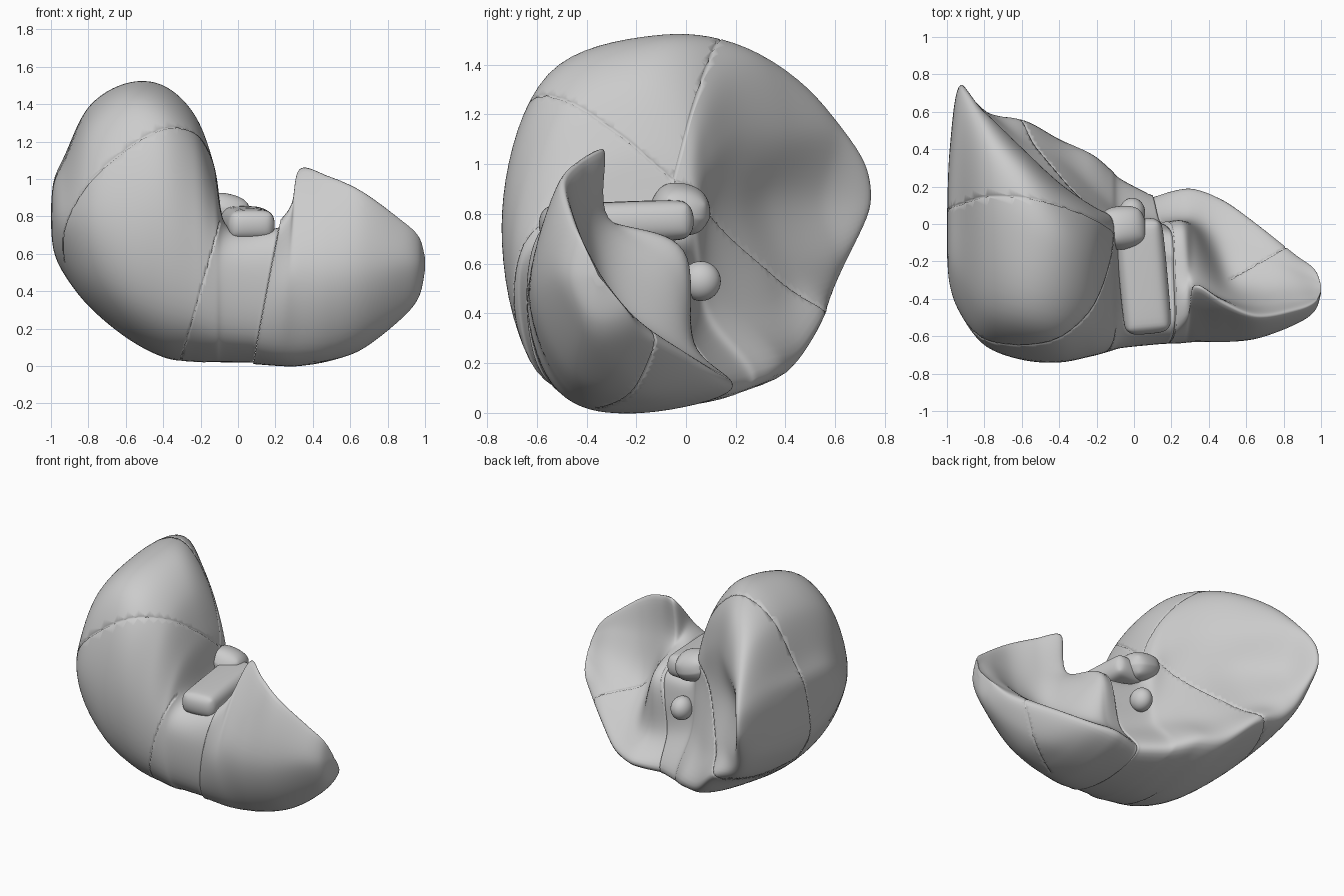
import bpy, bmesh
from mathutils import Vector

if "Cube" in bpy.data.objects:
    bpy.data.objects.remove(bpy.data.objects["Cube"])

# Cross-sections: (x, lean of the section along z, ring of (y, z) points)
# Ring: top, front top, front, front low, bottom, back rim, visceral face x3, top rim
RIGHT = [
    (-0.93, 0, [(.08, 1.11), (-.28, 1.05), (-.48, .8), (-.31, .57), (.05, .49), (.48, .58), (.68, .74), (.745, .86), (.69, 1.01), (.45, 1.11)]),
    (-0.80, 0, [(0, 1.38), (-.46, 1.25), (-.65, .82), (-.51, .46), (-.1, .32), (.5, .42), (.61, .6), (.54, .85), (.6, 1.14), (.42, 1.34)]),
    (-0.60, 0, [(-.05, 1.51), (-.53, 1.37), (-.725, .82), (-.61, .33), (-.15, .15), (.53, .35), (.45, .55), (.34, .85), (.41, 1.15), (.29, 1.44)]),
    (-0.40, 0, [(-.12, 1.5), (-.57, 1.33), (-.74, .8), (-.63, .25), (-.2, .045), (.43, .18), (.34, .45), (.21, .8), (.22, 1.15), (.13, 1.41)]),
]
MIDDLE = [
    (-0.23, 0, [(-.2, 1.34), (-.54, 1.18), (-.705, .7), (-.62, .2), (-.2, .02), (.37, .15), (.2, .42), (.1, .75), (.1, 1.04), (.03, 1.26)]),
    (-0.125, 0, [(-.23, 1.06), (-.51, .94), (-.675, .6), (-.6, .16), (-.2, .02), (.29, .12), (.11, .4), (.06, .65), (.04, .91), (-.03, 1.03)]),
    (-0.06, .04, [(-.25, .7), (-.52, .73), (-.66, .55), (-.58, .15), (-.2, .02), (.24, .1), (.07, .36), (.03, .58), (-.01, .7), (-.12, .72)]),
    (0.154, .19, [(-.25, .7), (-.54, .73), (-.64, .5), (-.56, .13), (-.2, .02), (.15, .08), (.02, .3), (-.01, .5), (-.05, .65), (-.15, .7)]),
]
# Ring: rim, front, front low, bottom, back rim, inner face x3
LEFT = [
    (0.155, .19, [(-.56, .76), (-.64, .45), (-.53, .1), (-.2, .01), (.14, .08), (.02, .3), (-.01, .65), (-.25, .75)]),
    (0.25, .08, [(-.49, .86), (-.64, .46), (-.51, .08), (-.2, 0), (.18, .09), (.03, .28), (-.01, .65), (-.31, .77)]),
    (0.33, 0, [(-.34, 1.06), (-.63, .55), (-.5, .09), (-.2, 0), (.185, .1), (.02, .27), (-.07, .58), (-.32, .78)]),
    (0.48, 0, [(-.43, 1.02), (-.635, .52), (-.47, .09), (-.15, .03), (.13, .14), (-.08, .28), (-.28, .46), (-.39, .75)]),
    (0.66, 0, [(-.5, .94), (-.615, .52), (-.46, .16), (-.2, .09), (0, .22), (-.15, .33), (-.33, .48), (-.43, .7)]),
    (0.86, 0, [(-.47, .79), (-.54, .55), (-.43, .3), (-.3, .24), (-.16, .31), (-.25, .43), (-.34, .55), (-.41, .68)]),
]


def catmull(a, b, c, d, t):
    return 0.5 * (2 * b + (c - a) * t + (2 * a - 5 * b + 4 * c - d) * t * t
                  + (3 * b - a - 3 * c + d) * t ** 3)


def shrink(section, x, f, cy, cz):
    return (x, 0, [(cy + (y - cy) * f, cz + (z - cz) * f) for y, z in section[2]])


def loft(sections, per_point=9, per_gap=12):
    rings = []
    for x, lean, pts in sections:
        p = [Vector((x + lean * (z - .4), y, z)) for y, z in pts]
        n = len(p)
        rings.append([catmull(p[i - 1], p[i], p[(i + 1) % n], p[(i + 2) % n], k / per_point)
                      for i in range(n) for k in range(per_point)])
    last = len(rings) - 1
    bm = bmesh.new()
    grid = []
    for s in range(last):
        quad = [rings[max(s - 1, 0)], rings[s], rings[s + 1], rings[min(s + 2, last)]]
        for k in range(per_gap + (s == last - 1)):
            grid.append([bm.verts.new(catmull(*q, k / per_gap)) for q in zip(*quad)])
    for r0, r1 in zip(grid, grid[1:]):
        for i in range(len(r0)):
            bm.faces.new((r0[i - 1], r0[i], r1[i], r1[i - 1]))
    bm.faces.new(grid[0])
    bm.faces.new(grid[-1])
    # soften the spline bumps, keeping the end rings in place
    inner = [v for ring in grid[1:-1] for v in ring]
    for _ in range(4):
        bmesh.ops.smooth_vert(bm, verts=inner, factor=.5, use_axis_x=True, use_axis_y=True, use_axis_z=True)
    bmesh.ops.recalc_face_normals(bm, faces=bm.faces)
    return bm


def groove(bm, co, no, test, width=.006, depth=.009):
    """Score a seam line where a plane meets the surface."""
    co, no = Vector(co), Vector(no).normalized()
    for off in (-width, 0, width):
        faces = [f for f in bm.faces if test(f.calc_center_median())]
        geom = list({e for f in faces for e in f.edges} | {v for f in faces for v in f.verts}) + faces
        bmesh.ops.bisect_plane(bm, geom=geom, plane_co=co + no * off, plane_no=no, dist=1e-5)
    bm.normal_update()
    for v in [v for v in bm.verts if abs((v.co - co).dot(no)) < 1e-4 and test(v.co)]:
        v.co -= v.normal * depth


def finish(bm, name):
    me = bpy.data.meshes.new(name)
    bm.to_mesh(me)
    bm.free()
    bpy.context.collection.objects.link(bpy.data.objects.new(name, me))
    for p in me.polygons:
        p.use_smooth = True


def rounded_block(name, loc, size, rot=(0, 0, 0), roundness=.3):
    bpy.ops.mesh.primitive_cube_add(size=1, location=loc, rotation=rot)
    ob = bpy.context.object
    ob.name = name
    ob.scale = size
    bpy.ops.object.transform_apply(location=False, rotation=False, scale=True)
    bev = ob.modifiers.new("round", "BEVEL")
    bev.width, bev.segments = min(size) * roundness, 3
    sub = ob.modifiers.new("smooth", "SUBSURF")
    sub.levels = sub.render_levels = 2
    bpy.ops.object.shade_smooth()


# Right lobe with the middle segment
body = loft([shrink(RIGHT[0], -1.0, .15, -.1, .8), shrink(RIGHT[0], -.985, .6, -.1, .8)] + RIGHT + MIDDLE)
hub = Vector((-.08, -.05, .95))
back_no = Vector((.08, .565, -.122))
low_no = Vector((-.2835, .0666, .351))
is_back = lambda p: (p - hub).dot(back_no) > 0
groove(body, hub, (-.2735, .3657, .3665), lambda p: not is_back(p) and p.z > .55)
groove(body, hub, low_no, lambda p: is_back(p) and p.z > .3)
groove(body, hub, back_no, lambda p: (p - hub).dot(low_no) > 0)
groove(body, (-.3, 0, .05), (1, 0, -.285), lambda p: p.y < -.1 and p.z < .78)
finish(body, "right_lobe")

# Left lobe
left = loft(LEFT + [shrink(LEFT[-1], .965, .6, -.36, .55), shrink(LEFT[-1], 1.0, .12, -.35, .55)])
groove(left, (.8, -.13, .3), (-.5, .87, 0), lambda p: p.x > .4 and p.z < .45)
finish(left, "left_lobe")

# Caudate lobe lying in the notch
rounded_block("caudate_lobe", (.05, -.28, .765), (.26, .62, .17), (.04, 0, .09), .4)
rounded_block("caudate_tip", (-.06, -.02, .82), (.26, .24, .2), (-.2, .25, .1), .48)

# Vessel stump at the back opening
bpy.ops.mesh.primitive_uv_sphere_add(segments=32, ring_count=16, radius=1, location=(-.01, .06, .53))
bpy.context.object.name = "vessel_stump"
bpy.context.object.scale = (.07, .08, .08)
bpy.ops.object.shade_smooth()
